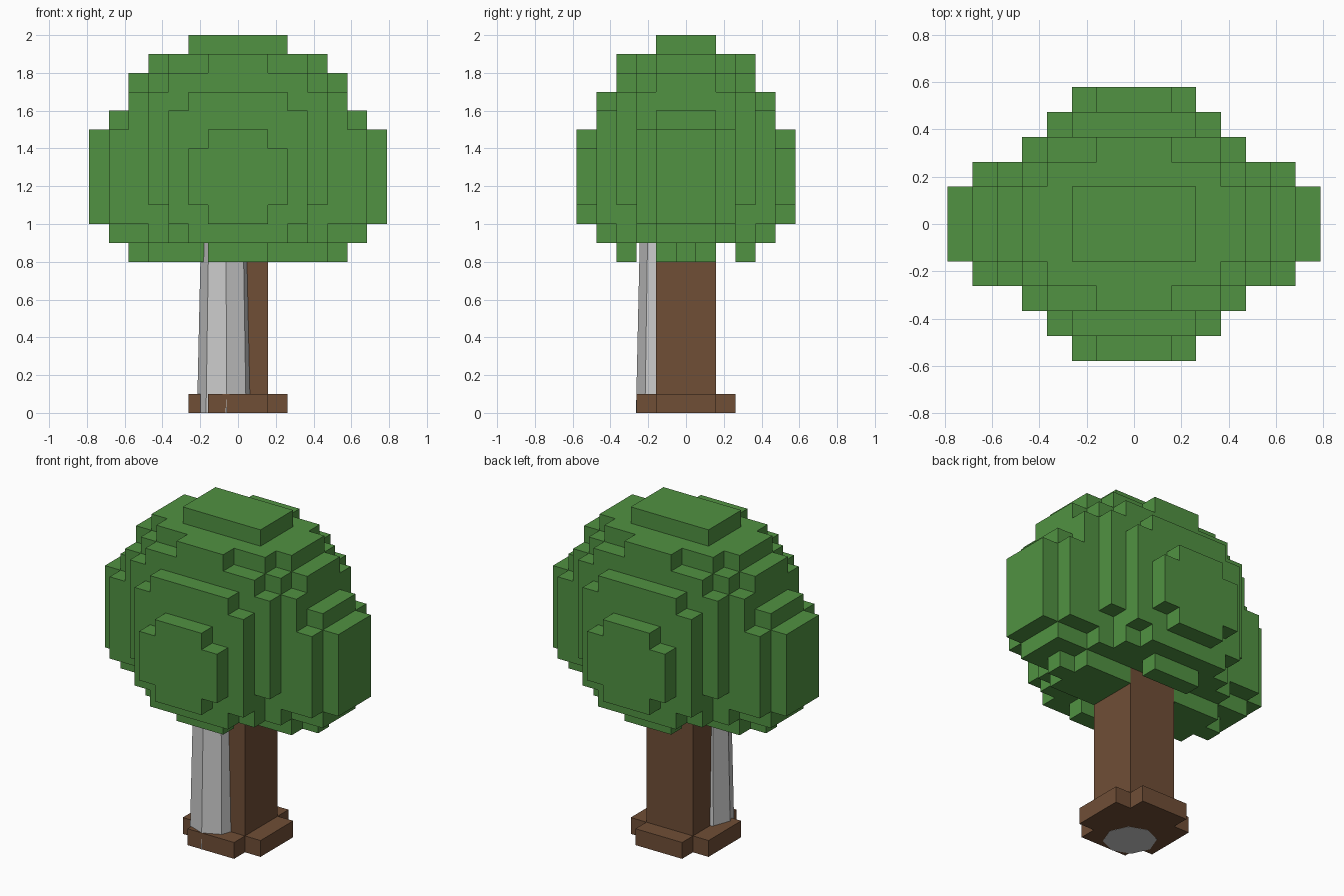
import bpy, bmesh, math

cube = bpy.data.objects.get("Cube")
if cube:
    bpy.data.objects.remove(cube, do_unlink=True)

CELL = 2 / 19      # width of one block
STEP = 0.1         # height of one block


def make_material(name, rgb):
    mat = bpy.data.materials.new(name)
    mat.use_nodes = True
    mat.diffuse_color = (*rgb, 1)
    bsdf = next(n for n in mat.node_tree.nodes if n.type == 'BSDF_PRINCIPLED')
    bsdf.inputs["Base Color"].default_value = (*rgb, 1)
    return mat


def finish(bm, name, mat):
    bmesh.ops.recalc_face_normals(bm, faces=bm.faces)
    mesh = bpy.data.meshes.new(name)
    bm.to_mesh(mesh)
    bm.free()
    mesh.materials.append(mat)
    obj = bpy.data.objects.new(name, mesh)
    bpy.context.collection.objects.link(obj)
    return obj


def block_object(name, cells, mat):
    """Skin a set of block cells, keeping only the outer faces."""
    bm = bmesh.new()
    for cell in cells:
        for axis in range(3):
            for sign in (-1, 1):
                near = list(cell)
                near[axis] += sign
                if tuple(near) in cells:
                    continue
                u, v = (axis + 1) % 3, (axis + 2) % 3
                corners = []
                for a, b in ((-1, -1), (1, -1), (1, 1), (-1, 1)):
                    p = list(cell)
                    p[axis] += sign / 2
                    p[u] += a * sign / 2
                    p[v] += b / 2
                    corners.append(bm.verts.new(
                        (p[0] * CELL, p[1] * CELL, (p[2] + 0.5) * STEP)))
                bm.faces.new(corners)
    bmesh.ops.remove_doubles(bm, verts=bm.verts, dist=0.001)
    bmesh.ops.dissolve_limit(bm, angle_limit=0.01, verts=bm.verts, edges=bm.edges)
    return finish(bm, name, mat)


def row(half, depth, level):
    """Mirrored pair of block rows reaching half cells to each side."""
    return {(i, j, level) for i in range(-half, half + 1) for j in (-depth, depth)}


green = make_material("leaf green", (0.082, 0.287, 0.054))
brown = make_material("bark brown", (0.162, 0.077, 0.037))
grey = make_material("core grey", (0.6, 0.6, 0.6))

# Trunk and its cross-shaped foot
foot = {(i, j, 0) for i in range(-2, 3) for j in range(-2, 3) if abs(i * j) < 4}
trunk = {(i, j, k) for i in range(-1, 2) for j in range(-1, 2) for k in range(1, 9)}
block_object("trunk", foot | trunk, brown)

# Crown: for each depth row, half widths level by level from the start level
crown_rows = {
    0: (8, [5, 6, 7, 7, 7, 7, 7, 6, 5, 5, 4, 2]),
    1: (8, [4, 6, 7, 7, 7, 7, 7, 6, 5, 5, 4, 2]),
    2: (9, [4, 6, 6, 6, 6, 6, 5, 5, 4, 3]),
    3: (8, [1, 3, 3, 4, 4, 4, 4, 4, 4, 3, 1]),
    4: (9, [2, 3, 3, 3, 3, 3, 3, 2]),
    5: (10, [1, 2, 2, 2, 1]),
}
crown = set()
for depth, (start, halves) in crown_rows.items():
    for n, half in enumerate(halves):
        crown |= row(half, depth, start + n)
block_object("crown", crown - trunk, green)

# Tapered eight-sided core, off centre so it shows through the bark
bm = bmesh.new()
rings = []
for radius, z in ((0.15, -0.001), (0.128, 1.0)):
    ring = []
    for n in range(8):
        a = math.radians(2 + 45 * n)
        ring.append(bm.verts.new((-0.067 + radius * math.cos(a),
                                  -0.115 + radius * math.sin(a), z)))
    rings.append(ring)
low, high = rings
bm.faces.new(low)
bm.faces.new(high)
for n in range(8):
    m = (n + 1) % 8
    bm.faces.new((low[n], low[m], high[m], high[n]))
finish(bm, "trunk_core", grey)
